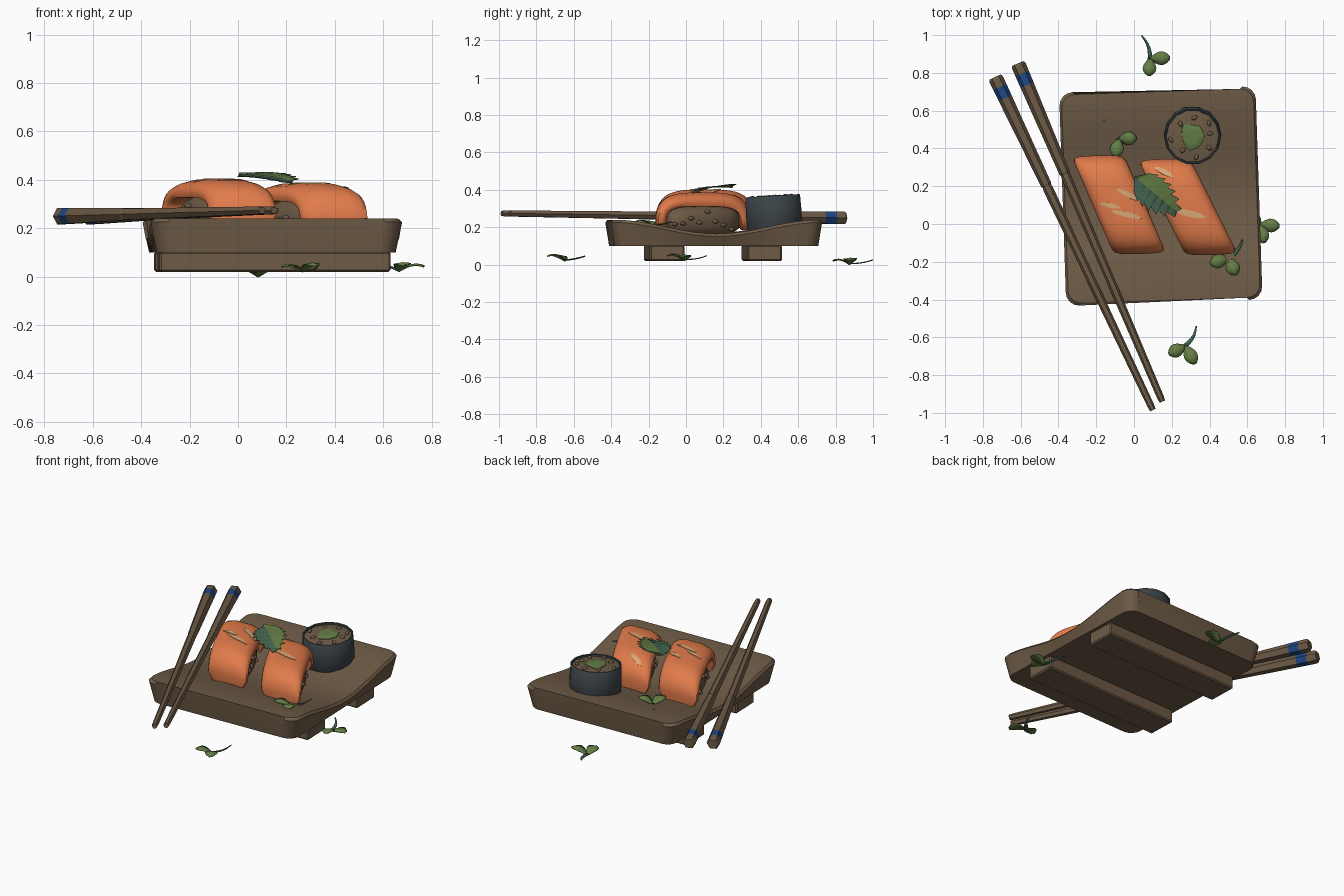
import bpy, bmesh, math, random
from mathutils import Matrix, Vector
from mathutils.bvhtree import BVHTree

if "Cube" in bpy.data.objects:
    bpy.data.objects.remove(bpy.data.objects["Cube"])

random.seed(4)

def mat(name, r, g, b):
    m = bpy.data.materials.new(name)
    m.diffuse_color = (r, g, b, 1)
    m.use_nodes = True
    m.node_tree.nodes["Principled BSDF"].inputs["Base Color"].default_value = m.diffuse_color
    return m

WOOD = mat("brown wood", .155, .105, .062)
SALMON = mat("salmon orange", .76, .20, .07)
PALE = mat("pale fat stripe", .68, .39, .18)
NORI = mat("dark seaweed", .045, .058, .066)
LIGHT = mat("leaf green", .125, .205, .06)
DARK = mat("deep green", .058, .13, .08)
BLUE = mat("blue band", .014, .065, .23)

def make(name, bm, mats, smooth=40, thick=0):
    bmesh.ops.recalc_face_normals(bm, faces=bm.faces)
    me = bpy.data.meshes.new(name)
    bm.to_mesh(me)
    bm.free()
    for m in mats:
        me.materials.append(m)
    ob = bpy.data.objects.new(name, me)
    bpy.context.collection.objects.link(ob)
    if thick:
        s = ob.modifiers.new("thickness", 'SOLIDIFY')
        s.thickness, s.offset = thick, 0
    if smooth:
        bpy.ops.object.select_all(action='DESELECT')
        ob.select_set(True)
        bpy.context.view_layer.objects.active = ob
        bpy.ops.object.shade_smooth_by_angle(angle=math.radians(smooth))
    return ob

def loft(bm, rings, mats=None, closed=True, caps=True):
    vs = [[bm.verts.new(p) for p in r] for r in rings]
    n = len(vs[0])
    for i in range(len(vs) - 1):
        for j in range(n if closed else n - 1):
            k = (j + 1) % n
            f = bm.faces.new((vs[i][j], vs[i][k], vs[i + 1][k], vs[i + 1][j]))
            f.material_index = mats[i] if mats else 0
    if caps:
        bm.faces.new(vs[0])
        bm.faces.new(vs[-1])

def pw(x, e):
    return math.copysign(abs(x) ** e, x)

def grain(bm, pos, yaw, s=1):
    m = (Matrix.Translation(pos) @ Matrix.Rotation(yaw, 4, 'Z')
         @ Matrix.Diagonal((.019 * s, .012 * s, .011 * s, 1)))
    bmesh.ops.create_icosphere(bm, subdivisions=2, radius=1, matrix=m)

# Tray: solid block, top sagging along y, rounded corners
PLACE = Matrix.Translation((.142, .148, 0)) @ Matrix.Rotation(math.radians(1.9), 4, 'Z')
HW, HL, R = .52, .565, .07
def tray_z(y):
    return .165 + .075 * (.5 - .5 * math.cos(math.pi * min(abs(y) / .56, 1)))
half = [(HW - R + R * math.sin(a), HL - R + R * math.cos(a))
        for a in (i * math.pi / 8 for i in range(5))]
outline = [(w, -y) for w, y in half]
outline += [(HW, -(HL - R) + 2 * (HL - R) * i / 16) for i in range(1, 16)]
outline += half[::-1]
rings = []
for w, y in outline:
    z, b = tray_z(y), 1 - .012 / HL
    rings.append([(-w * .95, y * .965, .10), (-w, y, z - .014), (-w + .012, y * b, z),
                  (w - .012, y * b, z), (w, y, z - .014), (w * .95, y * .965, .10)])
bm = bmesh.new()
loft(bm, rings)
bm.transform(PLACE)
make("tray", bm, [WOOD], 35)

# Two foot bars under the tray
for name, y in (("front_foot", -.265), ("back_foot", .258)):
    bm = bmesh.new()
    bmesh.ops.create_cube(bm, size=1, matrix=PLACE @ Matrix.Translation((0, y, .062))
                          @ Matrix.Diagonal((.955, .185, .084, 1)))
    bmesh.ops.bevel(bm, geom=bm.edges[:], offset=.008, segments=1, affect='EDGES')
    make(name, bm, [WOOD], 0)

# Nigiri: rice lump, draped fish slice, pale stripes projected on the slice
def nigiri(tag, c, U, dz, stripes):
    u = Vector((U[0], U[1], 0)).normalized()
    M = Matrix(((u.x, 1, 0, c[0]), (u.y, .03, 0, c[1]), (0, 0, 1, dz), (0, 0, 0, 1)))
    bm = bmesh.new()
    bmesh.ops.create_uvsphere(bm, u_segments=20, v_segments=10, radius=1)
    for v in bm.verts:
        x, y, z = v.co
        v.co = (.225 * pw(x, .75), .122 * pw(y, .75), .25 + .088 * pw(z, .75))
    for side in (-1, 1):
        for i in range(8):
            x = -.17 + .34 * i / 7
            zz = random.uniform(.2, .3)
            y = side * .122 * (1 - abs(x / .235) ** 3) ** .5 * (1 - abs((zz - .25) / .1) ** 3) ** .5
            grain(bm, (x, y, zz), random.uniform(-.6, .6))
    bm.transform(M)
    make(tag + "_rice", bm, [WOOD])

    def path(a):
        s, k = math.sin(a), math.cos(a)
        return Vector((-.25 * pw(k, .55), .215 + .155 * abs(s) ** .55))
    rings, N = [], 20
    for i in range(N + 1):
        a = math.pi * i / N
        p = path(a)
        t = (path(min(a + .08, math.pi)) - path(max(a - .08, 0))).normalized()
        end = .8 if i in (0, N) else 1
        ring = []
        for j in range(14):
            b = 2 * math.pi * j / 14
            v, n = .138 * end * pw(math.cos(b), .6), .036 * end * pw(math.sin(b), .6)
            ring.append((p.x - t.y * n, v, p.y + t.x * n - 1.2 * v * v))
        rings.append(ring)
    bm = bmesh.new()
    loft(bm, rings)
    bm.transform(M)
    tree = BVHTree.FromBMesh(bm)
    make(tag + "_fish", bm, [SALMON], 60)

    bm = bmesh.new()
    for x0, y0, x1, y1, w in stripes:
        p, q = Vector((x0, y0, 1)), Vector((x1, y1, 1))
        side = Vector((y0 - y1, x1 - x0, 0)).normalized()
        rows = []
        for i in range(9):
            f = i / 8
            row = []
            for s in (-1, -.33, .33, 1):
                o = p.lerp(q, f) + side * s * w * (.15 + .85 * math.sin(math.pi * f) ** .6)
                h = tree.ray_cast(o, Vector((0, 0, -1)))[0]
                row.append((o.x, o.y, (h.z if h else .38) + .002))
            rows.append(row)
        loft(bm, rows, closed=False, caps=False)
    make(tag + "_stripes", bm, [PALE], 0, .003)

nigiri("left_nigiri", (-.08, .102), (.11, -.255), 0,
       [(-.18, .11, -.07, .085, .012), (-.12, .07, .04, .03, .014), (-.09, .185, .03, .125, .013)])
nigiri("right_nigiri", (.285, .09), (.125, -.25), -.016,
       [(.11, .30, .21, .25, .014), (.21, .075, .38, .035, .017)])

# Sushi roll: seaweed shell, rice top, green filling
ROLL = Matrix.Translation((.31, .475, .182)) @ Matrix.Rotation(math.radians(3.5), 4, 'X')
def circle(r, z, n=14):
    return [(r * math.cos(2 * math.pi * i / n), r * math.sin(2 * math.pi * i / n), z) for i in range(n)]
bm = bmesh.new()
loft(bm, [circle(r, z) for r, z in ((.143, 0), (.15, .01), (.153, .09), (.15, .182),
                                    (.146, .187), (.139, .184), (.138, .16))])
bm.transform(ROLL)
make("roll_seaweed", bm, [NORI])
bm = bmesh.new()
loft(bm, [circle(.139, .165), circle(.138, .174), circle(.09, .181)])
for i in range(8):
    a = i * .785 + random.uniform(-.2, .2)
    r = random.uniform(.09, .118)
    grain(bm, (r * math.cos(a), r * math.sin(a), .182), random.uniform(0, 3), .9)
bm.transform(ROLL)
make("roll_rice", bm, [WOOD])
bm = bmesh.new()
blob = [(p[0] * s, p[1] * s) for p, s in
        ((p, random.uniform(.8, 1.2)) for p in circle(.07, 0, 14))]
loft(bm, [[(x * s, y * s, z) for x, y in blob] for s, z in ((1, .178), (.97, .185), (.6, .19))])
bm.transform(ROLL)
make("roll_filling", bm, [LIGHT], 0)

# Chopsticks: tapered hexagonal sticks with a blue band and a step
def chopstick(name, head, tip):
    h, t = Vector(head), Vector(tip)
    d = (t - h).normalized()
    side = d.cross(Vector((0, 0, 1))).normalized()
    up = side.cross(d)
    rings = []
    for f, r in ((0, .032), (.006, .039), (.03, .0385), (.064, .0375), (.322, .029),
                 (.328, .024), (.335, .027), (.985, .0185), (1, .016)):
        c = h.lerp(t, f)
        rings.append([c + side * r * math.cos(k * math.pi / 3) + up * r * math.sin(k * math.pi / 3)
                      for k in range(6)])
    bm = bmesh.new()
    loft(bm, rings, [0, 0, 1, 0, 0, 0, 0, 0])
    make(name, bm, [WOOD, BLUE], 0)
chopstick("left_chopstick", (-.735, .778, .25), (.1, -.985, .274))
chopstick("right_chopstick", (-.615, .85, .25), (.15, -.94, .274))

# Serrated leaf on top of the fish; one half is deeper green
bm = bmesh.new()
L, rows = .29, []
for i in range(15):
    f = i / 14
    w = .098 * math.sin(math.pi * (.06 + .94 * f) ** .8) ** .7 if 0 < i < 14 else .003
    w *= 1 if i % 2 else .74
    lean = -.03 if i % 2 else 0
    z = .43 - .03 * f + .012 * math.sin(f * math.pi)
    rows.append([((f - .5) * L - lean, -w, z - .012), ((f - .5) * L, 0, z - .004 ),
                 ((f - .5) * L - lean, w, z + .004)])
loft(bm, rows, closed=False, caps=False)
for f in bm.faces:
    f.material_index = int(f.calc_center_median().y < 0)
bm.transform(Matrix.Translation((.115, .157, -.005)) @ Matrix.Rotation(math.radians(-40), 4, 'Z'))
make("garnish_leaf", bm, [LIGHT, DARK], 0, .004)

# Sprouts: a thin stem and two round leaves
def sprout(name, tip, node, leaves, z):
    bm = bmesh.new()
    p, q = Vector(tip), Vector(node)
    side = Vector((p.y - q.y, q.x - p.x)).normalized()
    rows = []
    for i in range(6):
        f = i / 5
        c = p.lerp(q, f) + side * .014 * math.sin(math.pi * f)
        w = .003 + .010 * f
        zz = z + .008 + .02 * (1 - f) ** 2
        rows.append([(*(c - side * w), zz), (*(c + side * w), zz + .003)])
    loft(bm, rows, [1] * 5, closed=False, caps=False)
    for k, leaf in enumerate(leaves):
        e = Vector(leaf)
        d = e - q
        s = Vector((-d.y, d.x)).normalized()
        rows = []
        for i in range(9):
            f = i / 8
            c = q + d * f
            w = .004 + .032 * math.sin(math.pi * f ** 1.25) ** .7 if i < 8 else .008
            zz = z + .008 + (.026 + .006 * k) * math.sin(f * 2.3)
            rows.append([(*(c - s * w), zz - .006), (*c, zz), (*(c + s * w), zz - .003)])
        loft(bm, rows, closed=False, caps=False)
    make(name, bm, [LIGHT, DARK], 60, .004)

sprout("sprout_back", (.04, .998), (.085, .875), ((.08, .785), (.19, .88)), -.004)
sprout("sprout_front", (.33, -.54), (.27, -.645), ((.185, -.69), (.325, -.74)), .016)
sprout("sprout_right", (.61, .11), (.665, -.005), ((.77, -.01), (.69, -.10)), .018)
sprout("sprout_tray_back", (-.16, .55), (-.08, .45), ((-.1, .355), (.012, .455)), .2)
sprout("sprout_tray_front", (.575, -.08), (.50, -.18), ((.405, -.21), (.54, -.27)), .2)
